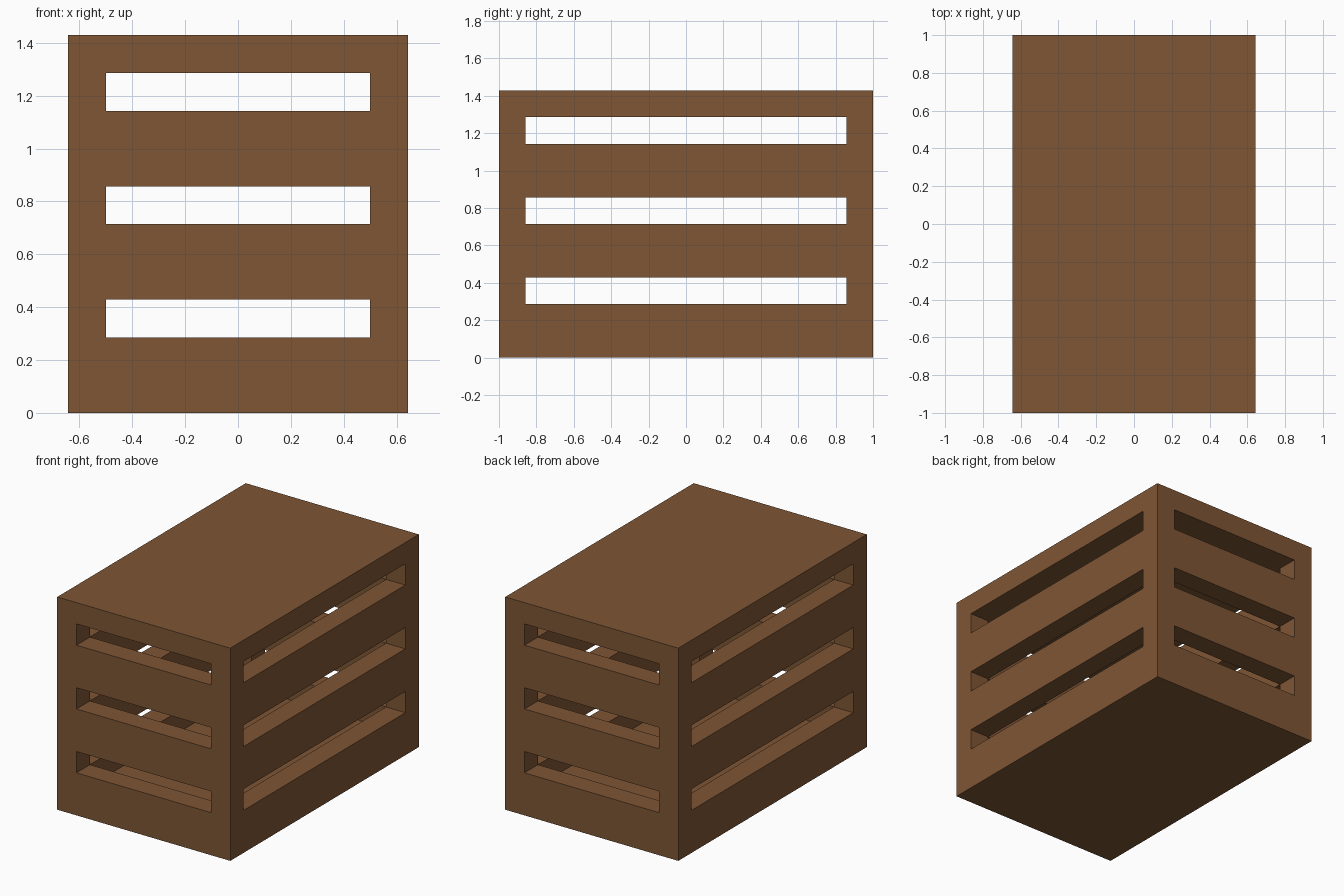
import bpy

cube = bpy.data.objects.get("Cube")
if cube:
    bpy.data.objects.remove(cube, do_unlink=True)

U = 1 / 7                      # board thickness, the unit of the whole crate
W, D, H = 9 * U, 14 * U, 10 * U

wood = bpy.data.materials.new("brown wood")
wood.use_nodes = True
colour = (0.209, 0.093, 0.036, 1)
wood.diffuse_color = colour
wood.node_tree.nodes["Principled BSDF"].inputs["Base Color"].default_value = colour


def box(name, sx, sy, z0, z1):
    """Box centred on x and y, reaching from z0 to z1."""
    bpy.ops.mesh.primitive_cube_add(size=1, location=(0, 0, (z0 + z1) / 2))
    ob = bpy.context.object
    ob.name = name
    ob.scale = (sx, sy, z1 - z0)
    bpy.ops.object.transform_apply(location=True, rotation=False, scale=True)
    ob.data.materials.append(wood)
    return ob


def cut(target, cutter):
    """Subtract the cutter from the target, then discard it."""
    cutter.hide_render = True
    mod = target.modifiers.new("cut", "BOOLEAN")
    mod.operation = "DIFFERENCE"
    mod.solver = "EXACT"
    mod.object = cutter
    bpy.context.view_layer.objects.active = target
    bpy.ops.object.modifier_apply(modifier=mod.name)
    bpy.data.objects.remove(cutter, do_unlink=True)


# Hollow crate body with walls, floor and lid of one board thickness
crate = box("slatted_crate", W, D, 0, H)
cut(crate, box("cavity_cutter", W - 2 * U, D - 2 * U, U, H - U))

# Three rows of slots, through the ends and through the sides
for row in (2, 5, 8):
    z0, z1 = row * U, (row + 1) * U
    cut(crate, box("end_slot_cutter", W - 2 * U, D + 1, z0, z1))
    cut(crate, box("side_slot_cutter", W + 1, D - 2 * U, z0, z1))
